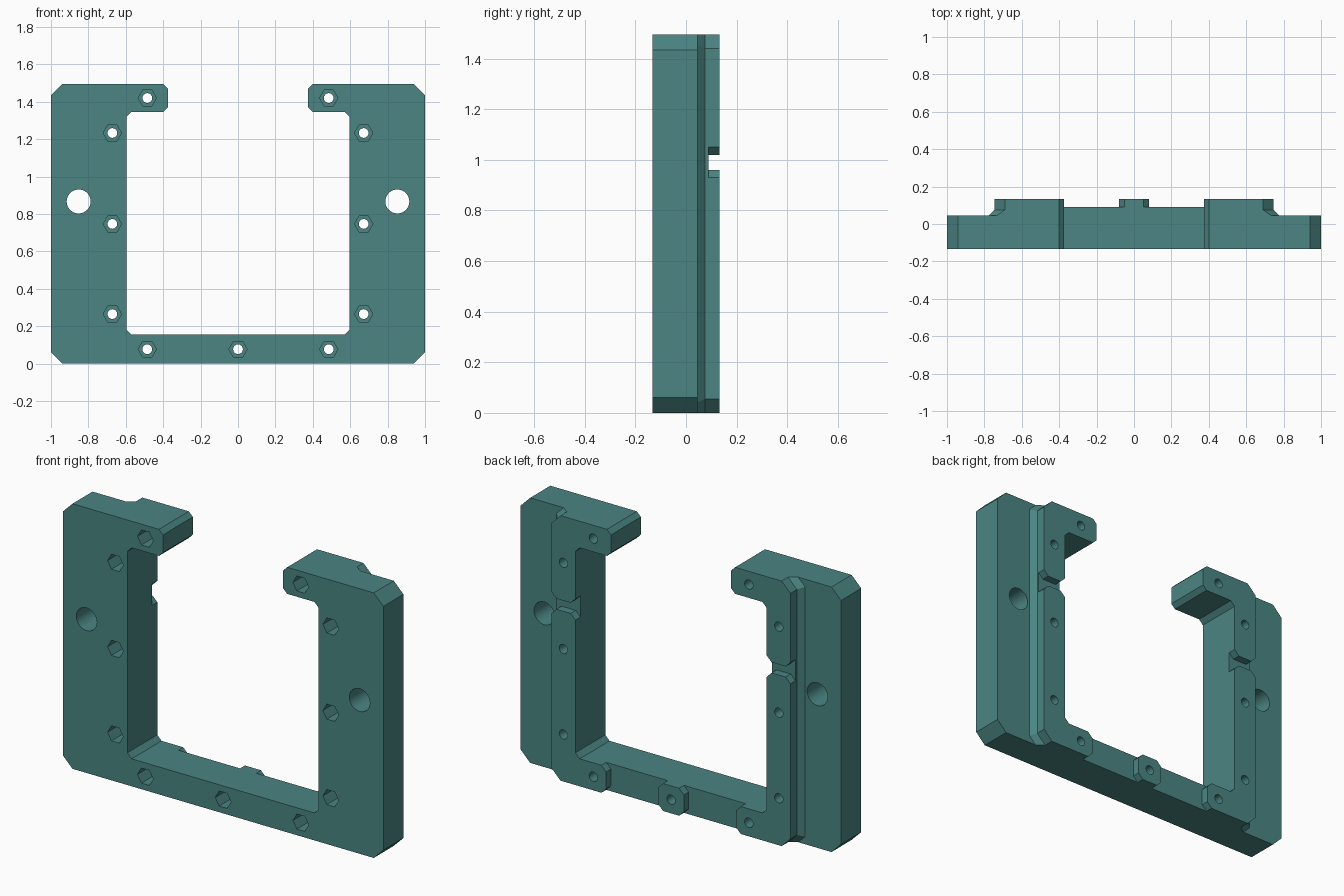
import bpy, bmesh, math

if "Cube" in bpy.data.objects:
    bpy.data.objects.remove(bpy.data.objects["Cube"])

DEPTH = 0.133      # half thickness
H = 1.495          # overall height


def loft(bm, rings):
    """Closed solid from stacked rings: list of (y, [(x, z), ...])."""
    loops = [[bm.verts.new((x, y, z)) for x, z in pts] for y, pts in rings]
    n = len(loops[0])
    for a, b in zip(loops, loops[1:]):
        for i in range(n):
            j = (i + 1) % n
            bm.faces.new((a[i], a[j], b[j], b[i]))
    bm.faces.new(loops[0][::-1])
    bm.faces.new(loops[-1])


def make(name, solids):
    bm = bmesh.new()
    for rings in solids:
        loft(bm, rings)
    bmesh.ops.recalc_face_normals(bm, faces=bm.faces[:])
    me = bpy.data.meshes.new(name)
    bm.to_mesh(me)
    bm.free()
    ob = bpy.data.objects.new(name, me)
    bpy.context.collection.objects.link(ob)
    return ob


def prism(pts, y0, y1):
    return [(y0, pts), (y1, pts)]


def mirrored(rings):
    return [(y, [(-x, z) for x, z in pts]) for y, pts in rings]


def ngon(x, z, r, n):
    return [(x + r * math.cos(2 * math.pi * i / n),
             z + r * math.sin(2 * math.pi * i / n)) for i in range(n)]


def cut(target, name, solids):
    cutter = make(name, solids)
    cutter.hide_render = True
    mod = target.modifiers.new(name, 'BOOLEAN')
    mod.operation = 'DIFFERENCE'
    mod.solver = 'EXACT'
    mod.object = cutter
    bpy.context.view_layer.objects.active = target
    bpy.ops.object.modifier_apply(modifier=name)
    bpy.data.objects.remove(cutter)


# open-topped frame with chamfered corners
half = [(0.94, 0), (1, 0.06), (1, H - 0.06), (0.94, H),
        (0.40, H), (0.375, H - 0.025), (0.375, 1.37), (0.40, 1.345),
        (0.57, 1.345), (0.597, 1.318), (0.597, 0.182), (0.57, 0.155)]
outline = half + [(-x, z) for x, z in reversed(half)]
frame = make("bracket_frame", [prism(outline, -DEPTH, DEPTH)])


# lowered side flanges, with a sloped fillet at the rail foot
def flange_ring(o):
    k, s = 0.414 * o, 1.414 * o
    return [(0.59 + s, -0.1), (1.2, -0.1), (1.2, H + 0.1), (0.59 + s, H + 0.1),
            (0.745 + o, H - 0.055 + k), (0.745 + o, 0.055 - k)]


flange = [(0.046, flange_ring(0.03)), (0.076, flange_ring(0)), (0.2, flange_ring(0))]
cut(frame, "flange_cutter", [flange, mirrored(flange)])

# recesses leaving chamfered tabs along the bottom bar
recess = prism([(0.03, -0.02), (0.455, -0.02), (0.405, 0.03), (0.405, 0.125),
                (0.455, 0.175), (0.03, 0.175), (0.08, 0.125), (0.08, 0.03)], 0.09, 0.2)
cut(frame, "bar_recess_cutter", [recess, mirrored(recess)])

# notches across the side rails, flared at both ends
a, b = 0.597, 0.745
notch = prism([(a - 0.02, 0.91), (a + 0.03, 0.96), (b - 0.03, 0.96), (b + 0.02, 0.91),
               (b + 0.02, 1.07), (b - 0.03, 1.02), (a + 0.03, 1.02), (a - 0.02, 1.07)],
              0.088, 0.2)
cut(frame, "rail_notch_cutter", [notch, mirrored(notch)])

# bolt holes with hexagonal nut pockets on the front
bolts = [(0, 0.077)]
for s in (-1, 1):
    bolts += [(s * x, z) for x, z in
              ((0.485, 0.077), (0.672, 0.265), (0.672, 0.747), (0.672, 1.233), (0.485, 1.42))]
cut(frame, "nut_pocket_cutter", [prism(ngon(x, z, 0.049, 6), -0.3, -0.02) for x, z in bolts])
cut(frame, "bolt_hole_cutter", [prism(ngon(x, z, 0.026, 24), -0.3, 0.3) for x, z in bolts])

# large mounting holes through the flanges
cut(frame, "mounting_hole_cutter",
    [prism(ngon(s * 0.852, 0.867, 0.064, 48), -0.3, 0.3) for s in (-1, 1)])

# single teal colour
teal = bpy.data.materials.new("teal")
teal.diffuse_color = (0.069, 0.235, 0.227, 1)
teal.use_nodes = True
teal.node_tree.nodes["Principled BSDF"].inputs["Base Color"].default_value = teal.diffuse_color
frame.data.materials.clear()
frame.data.materials.append(teal)
for p in frame.data.polygons:
    p.material_index = 0

bpy.ops.object.select_all(action='DESELECT')
frame.select_set(True)
bpy.context.view_layer.objects.active = frame
bpy.ops.object.shade_smooth_by_angle(angle=math.radians(25))
